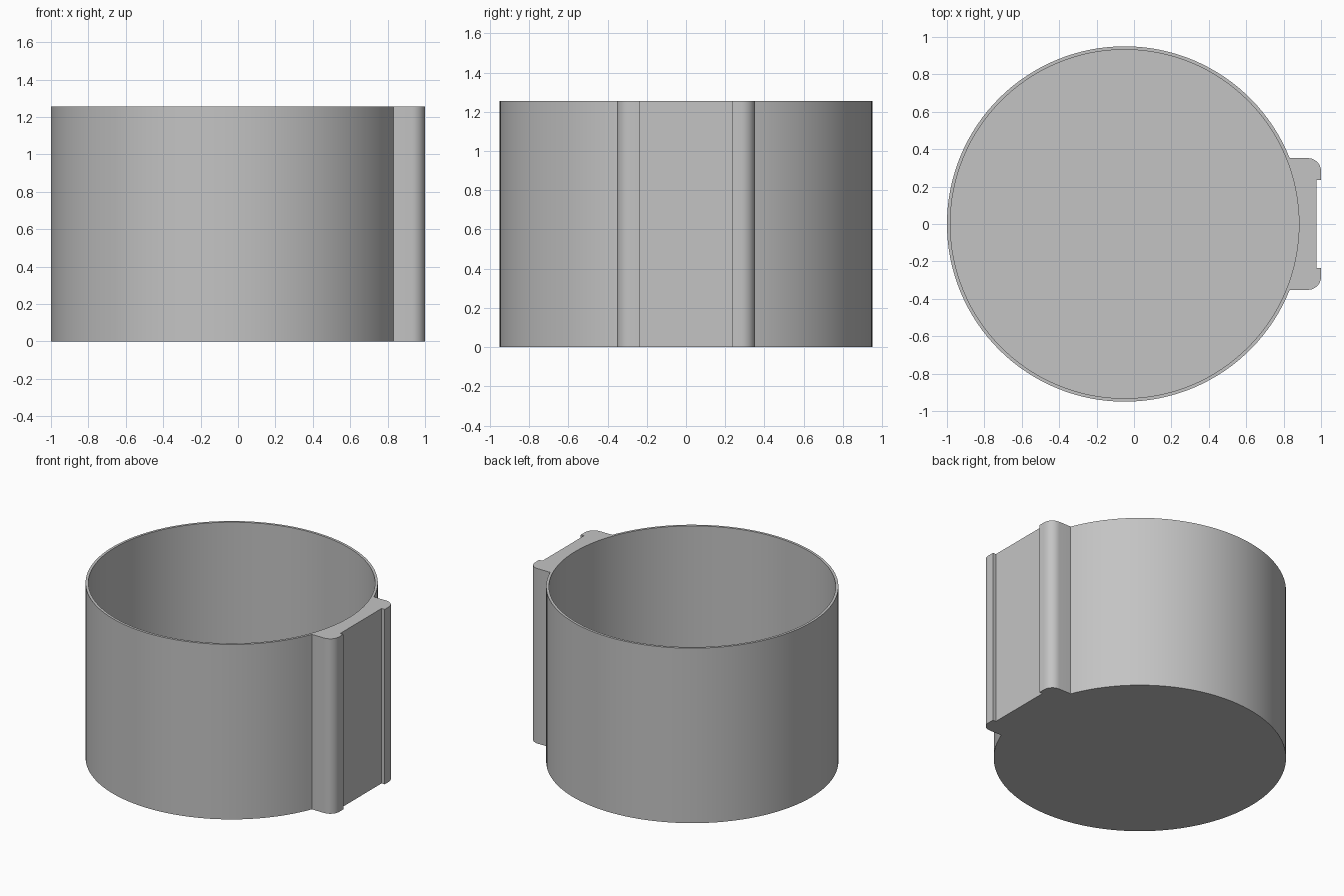
import bpy, bmesh, math

cube = bpy.data.objects.get("Cube")
if cube:
    bpy.data.objects.remove(cube, do_unlink=True)

# Main sizes
HEIGHT, FLOOR = 1.255, 0.02
CENTRE_X, OUTER_R, INNER_R = -0.05, 0.95, 0.932
HALF_W, SLOT_W, SLOT_X, FILLET = 0.352, 0.235, 0.975, 0.07

grey = bpy.data.materials.new("plain grey")
grey.use_nodes = True
colour = (0.55, 0.55, 0.55, 1)
grey.diffuse_color = colour
grey.node_tree.nodes["Principled BSDF"].inputs["Base Color"].default_value = colour


def arc(cx, cy, radius, start, end, steps):
    return [(cx + radius * math.cos(start + (end - start) * i / steps),
             cy + radius * math.sin(start + (end - start) * i / steps))
            for i in range(steps + 1)]


# Outline: round wall, then the grooved side bracket mirrored across y
join = math.asin(HALF_W / OUTER_R)
outline = arc(CENTRE_X, 0, OUTER_R, join, 2 * math.pi - join, 112)
half = arc(1 - FILLET, -HALF_W + FILLET, FILLET, -math.pi / 2, 0, 10)
half += [(1, -SLOT_W), (SLOT_X, -SLOT_W)]
outline += half + [(x, -y) for x, y in reversed(half)]
bore = arc(CENTRE_X, 0, INNER_R, 0, 2 * math.pi, 128)[:-1]

bm = bmesh.new()


def ring(points, z):
    return [bm.verts.new((x, y, z)) for x, y in points]


def wall(low, high):
    for i in range(len(low)):
        j = (i + 1) % len(low)
        bm.faces.new((low[i], low[j], high[j], high[i]))


def loop_edges(verts):
    return [bm.edges.get((verts[i - 1], verts[i])) for i in range(len(verts))]


# Outside wall and underside
base, rim = ring(outline, 0), ring(outline, HEIGHT)
wall(base, rim)
bm.faces.new(base[::-1])

# Inside wall and floor
floor, inner_rim = ring(bore, FLOOR), ring(bore, HEIGHT)
wall(inner_rim, floor)
bm.faces.new(floor)

# Flat top rim between the outline and the bore
bmesh.ops.triangle_fill(bm, use_beauty=True, normal=(0, 0, 1),
                        edges=loop_edges(rim) + loop_edges(inner_rim))
bmesh.ops.recalc_face_normals(bm, faces=bm.faces[:])

mesh = bpy.data.meshes.new("cup_with_bracket")
bm.to_mesh(mesh)
bm.free()
mesh.materials.append(grey)
cup = bpy.data.objects.new("cup_with_bracket", mesh)
bpy.context.collection.objects.link(cup)

bpy.ops.object.select_all(action="DESELECT")
cup.select_set(True)
bpy.context.view_layer.objects.active = cup
bpy.ops.object.shade_smooth_by_angle(angle=math.radians(25))
